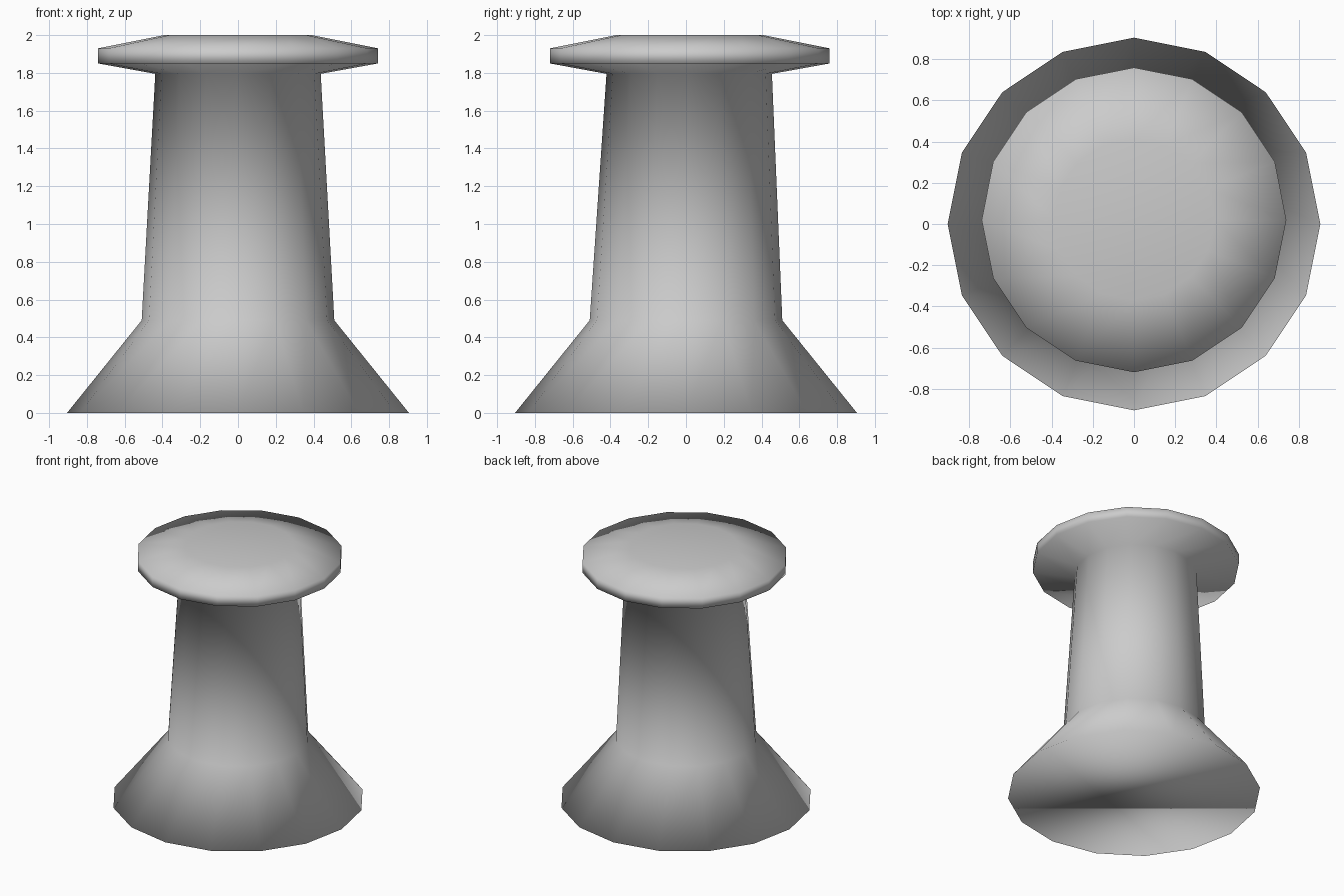
import bpy, bmesh, math

if "Cube" in bpy.data.objects:
    bpy.data.objects.remove(bpy.data.objects["Cube"])

SIDES = 16

# Profile rings from bottom to top: radius, height, y shift of the centre
RINGS = [
    (0.905, 0.00, 0.0),    # foot rim
    (0.51, 0.49, 0.0),     # foot meets stem
    (0.438, 1.795, 0.017), # stem meets cap
    (0.74, 1.85, 0.02),    # cap lower rim
    (0.74, 1.93, 0.02),    # cap upper rim
    (0.39, 2.00, 0.02),    # flat top
]


def ring(bm, radius, z, dy):
    step = math.tau / SIDES
    return [bm.verts.new((radius * math.cos(i * step),
                          radius * math.sin(i * step) + dy, z))
            for i in range(SIDES)]


# Flared foot, tapered stem and wide cap as one continuous smooth surface
bm = bmesh.new()
loops = [ring(bm, *r) for r in RINGS]
for low, high in zip(loops, loops[1:]):
    for i in range(SIDES):
        j = (i + 1) % SIDES
        bm.faces.new((low[i], low[j], high[j], high[i]))

# Closed underside and top
bm.faces.new(list(reversed(loops[0])))
bm.faces.new(loops[-1])
for face in bm.faces:
    face.smooth = True

mesh = bpy.data.meshes.new("bollard_body")
bm.to_mesh(mesh)
bm.free()
body = bpy.data.objects.new("bollard_body", mesh)
bpy.context.collection.objects.link(body)
